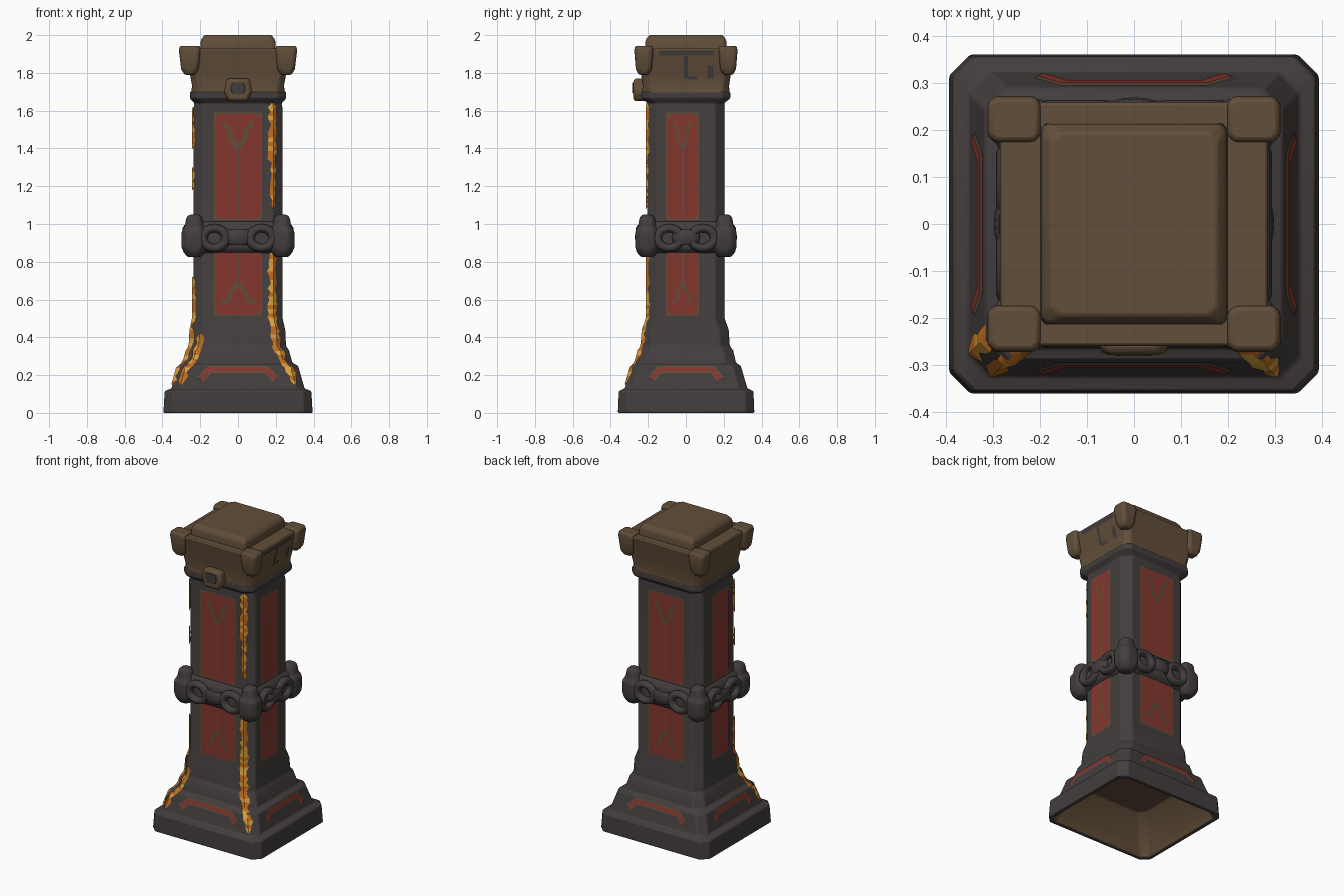
import bpy, bmesh, math, random
from mathutils import Vector, Matrix

if "Cube" in bpy.data.objects:
    bpy.data.objects.remove(bpy.data.objects["Cube"])
random.seed(4)

def mat(name, c):
    m = bpy.data.materials.new(name)
    m.diffuse_color = (*c, 1)
    m.use_nodes = True
    m.node_tree.nodes["Principled BSDF"].inputs["Base Color"].default_value = m.diffuse_color
    return m
STONE = mat("dark_stone", (0.057, 0.048, 0.047))
BROWN = mat("brown_stone", (0.122, 0.077, 0.041))
RED = mat("red_panel", (0.235, 0.037, 0.028))
OLIVE = mat("olive_trim", (0.125, 0.075, 0.040))
ORANGE = mat("orange_glow", (0.52, 0.155, 0.015))
GOLD = mat("gold_glow", (0.70, 0.36, 0.045))

def finish(bm, name, mats, angle=35, bevel=0):
    me = bpy.data.meshes.new(name)
    bm.to_mesh(me)
    bm.free()
    for m in mats:
        me.materials.append(m)
    ob = bpy.data.objects.new(name, me)
    bpy.context.collection.objects.link(ob)
    if bevel:
        b = ob.modifiers.new("soft_edges", "BEVEL")
        b.width, b.segments, b.limit_method = bevel, 2, 'ANGLE'
        b.angle_limit = math.radians(25)
    bpy.ops.object.select_all(action='DESELECT')
    bpy.context.view_layer.objects.active = ob
    ob.select_set(True)
    bpy.ops.object.shade_smooth_by_angle(angle=math.radians(angle))
    return ob

def loft(name, rings, mats, rule=lambda i: 0, bevel=0, centre=(0, 0)):
    """Stack of chamfered rectangles (z, half x, half y, chamfer), capped."""
    bm = bmesh.new()
    loops = []
    for z, x, y, c in rings:
        pts = [(x-c, -y), (x, -y+c), (x, y-c), (x-c, y), (-x+c, y), (-x, y-c), (-x, -y+c), (-x+c, -y)]
        loops.append([bm.verts.new((px+centre[0], py+centre[1], z)) for px, py in pts])
    for i, (a, b) in enumerate(zip(loops, loops[1:])):
        for k in range(8):
            f = bm.faces.new((a[k], a[(k+1) % 8], b[(k+1) % 8], b[k]))
            f.material_index = rule(i)
    bm.faces.new(loops[0][::-1]).material_index = rule(0)
    bm.faces.new(loops[-1]).material_index = rule(len(rings)-2)
    return finish(bm, name, mats, bevel=bevel)

# stepped base, shaft and neck, with a brown hollow underneath
OUTER = [(0, .395, .362, .045), (.115, .388, .357, .045), (.13, .352, .325, .045),
         (.25, .318, .290, .045), (.265, .288, .265, .05), (.33, .270, .250, .05),
         (.355, .254, .232, .05), (.44, .250, .226, .05), (.50, .236, .205, .05),
         (1.61, .236, .205, .05), (1.64, .230, .203, .05), (1.665, .255, .235, .04),
         (1.70, .255, .235, .04)]
INNER = [(.2, .23, .2, .04), (.06, .345, .312, .04), (.0, .368, .335, .04)]
loft("stone_body", INNER + OUTER, [STONE, BROWN], lambda i: 1 if i < 2 else 0, bevel=.007)

# capital, its corner blocks and the cap slab
CAPITAL = [(1.69, .25, .232, .04), (1.73, .243, .228, .03), (1.80, .256, .238, .03),
           (1.90, .283, .256, .03), (1.93, .287, .262, .02)]
loft("capital", CAPITAL, [BROWN], bevel=.008)
loft("cap_slab", [(1.92, .20, .215, .01), (1.975, .197, .213, .015), (2.0, .178, .195, .02)], [BROWN], bevel=.006)
for sx in (-1, 1):
    for sy in (-1, 1):
        loft("capital_corner_block", [(1.79, .028, .026, .01), (1.82, .046, .042, .014),
             (1.92, .058, .05, .014), (1.943, .053, .045, .014)], [BROWN],
             bevel=.01, centre=(sx*.255, sy*.223))

# shield boss on the front of the capital
def prism(name, pts, y0, y1, m, bevel):
    bm = bmesh.new()
    f = bm.faces.new([bm.verts.new((x, y0, z)) for x, z in pts])
    r = bmesh.ops.extrude_face_region(bm, geom=[f])
    bmesh.ops.translate(bm, verts=[v for v in r["geom"] if isinstance(v, bmesh.types.BMVert)], vec=(0, y1-y0, 0))
    bmesh.ops.recalc_face_normals(bm, faces=bm.faces)
    finish(bm, name, [m], bevel=bevel)
prism("front_boss", [(-.05, 1.65), (.05, 1.65), (.075, 1.70), (.06, 1.77), (-.06, 1.77), (-.075, 1.70)],
      -.2, -.278, BROWN, .016)
prism("front_boss_inset", [(-.03, 1.69), (.03, 1.69), (.04, 1.715), (.03, 1.75), (-.03, 1.75), (-.04, 1.715)],
      -.27, -.282, STONE, .003)

# flat painted details that follow the body faces
SIDES = [((1, 0), (0, -1)), ((0, 1), (1, 0)), ((-1, 0), (0, 1)), ((0, -1), (-1, 0))]

def section(z, rings=OUTER):
    for a, b in zip(rings, rings[1:]):
        if a[0] <= z <= b[0]:
            t = (z-a[0])/(b[0]-a[0])
            return [a[k]+t*(b[k]-a[k]) for k in (1, 2, 3)]
    return rings[-1][1:]

def plates(name, side, polys, off, m, rings=OUTER):
    (ux, uy), (nx, ny) = SIDES[side]
    bm = bmesh.new()
    for p in polys:
        vs = []
        for u, z in p:
            hx, hy, _ = section(z, rings)
            d = (hx if nx else hy) + off
            vs.append(bm.verts.new((ux*u + nx*d, uy*u + ny*d, z)))
        f = bm.faces.new(vs)
        f.normal_update()
        if f.normal.dot(Vector((nx, ny, 0))) < 0:
            f.normal_flip()
    finish(bm, name, [m])

def strip(pts, w):
    """Quads of width w along a 2D path, with mitred joints."""
    P = [Vector(p) for p in pts]
    N = [Vector((-(b-a).y, (b-a).x)).normalized() for a, b in zip(P, P[1:])]
    rows = []
    for i, p in enumerate(P):
        n0, n1 = N[max(i-1, 0)], N[min(i, len(N)-1)]
        n = (n0+n1).normalized()
        n = n*(w/2/max(n.dot(n0), .4))
        rows.append((p-n, p+n))
    return [[a[0], b[0], b[1], a[1]] for a, b in zip(rows, rows[1:])]

def octagon(u0, u1, z0, z1, c):
    return [(u0+c, z0), (u1-c, z0), (u1, z0+c), (u1, z1-c), (u1-c, z1), (u0+c, z1), (u0, z1-c), (u0, z0+c)]

for s in range(4):
    wide = s % 2 == 0
    w = .128 if wide else .088
    mid = 0 if wide else (-.018 if s == 1 else .018)
    for z0, z1, name in ((.515, .88, "lower"), (1.02, 1.59, "upper")):
        plates(name+"_panel_trim", s, [octagon(mid-w, mid+w, z0, z1, .008)], .003, OLIVE)
        plates(name+"_panel", s, [octagon(mid-w+.006, mid+w-.006, z0+.007, z1-.007, .026)], .006, RED)
    k = 1 if wide else .6
    art = strip([(mid, 1.05), (mid, 1.42)], .012 * k) + strip([(mid, .66), (mid, .87)], .012 * k)
    for sg in (-1, 1):
        art += strip([(mid, 1.40), (mid+sg*.04*k, 1.46), (mid+sg*.045*k, 1.50), (mid+sg*.08*k, 1.54)], .024*k)
        art += strip([(mid, .69), (mid+sg*.045*k, .63), (mid+sg*.05*k, .60), (mid+sg*.09*k, .58)], .022*k)
    plates("panel_ornament", s, art, .008, OLIVE)
    # bracket-shaped inlay on the base slope
    k = 1 if wide else .92
    path = [(-.2*k, .178), (-.15*k, .23), (.15*k, .23), (.2*k, .178)]
    plates("base_inlay_trim", s, strip(path, .038), .005, OLIVE)
    plates("base_inlay", s, strip(path, .024), .008, RED)

# worn grey patches on the capital's right side
worn = strip([(-.14, 1.905), (.15, 1.905)], .025) + strip([(0, 1.77), (0, 1.89)], .02)
worn += strip([(.01, 1.775), (.06, 1.775)], .018) + strip([(.13, 1.77), (.13, 1.84)], .03)
plates("capital_worn_patch", 1, worn, .004, STONE, CAPITAL)

# glowing cracks folded over one edge of each front corner chamfer
def crack(name, sx, z0, z1, width, on_front):
    bm = bmesh.new()
    n = max(3, int((z1-z0)/.022))
    diag = Vector((-sx, -1, 0)).normalized()        # along the chamfer towards the front
    flat = Vector((-sx, 0, 0)) if on_front else Vector((0, 1, 0))
    along = -diag if on_front else diag
    push = Vector((sx*.45, -1, 0)) if on_front else Vector((sx, -.45, 0))
    rows = []
    for i in range(n+1):
        z = z0+(z1-z0)*i/n
        hx, hy, c = section(z)
        edge = Vector((sx*(hx-c), -hy, z)) if on_front else Vector((sx*hx, -hy+c, z))
        edge += push*.007
        a, b = [width*random.uniform(.4, 1.0)*(.3 if i in (0, n) else 1) for _ in (0, 1)]
        rows.append([bm.verts.new(p) for p in (edge+flat*a, edge, edge+along*b)])
    for a, b in zip(rows, rows[1:]):
        for k in (0, 1):
            f = bm.faces.new((a[k], a[k+1], b[k+1], b[k]))
            f.normal_update()
            if f.normal.dot(push) < 0:
                f.normal_flip()
            f.material_index = int(random.random() < .35)
    finish(bm, name, [ORANGE, GOLD])
for a, b, w in ((.15, .86, .036), (1.08, 1.34, .02), (1.32, 1.64, .034)):
    crack("right_corner_crack", 1, a, b, w, True)
for a, b, w in ((.15, .46, .038), (.46, .72, .03), (1.18, 1.30, .02), (1.40, 1.62, .022)):
    crack("left_corner_crack", -1, a, b, w, False)
crack("left_base_crack", -1, .15, .42, .03, True)

# chain wrapped around the shaft
loft("chain_backing", [(.845, .24, .21, .05), (.87, .264, .232, .05), (.98, .264, .232, .05), (1.015, .24, .21, .05)],
     [STONE], bevel=.01)

def link(name, pos, yaw, tilt, length, height, tube):
    bpy.ops.mesh.primitive_torus_add(major_segments=20, minor_segments=8, major_radius=1, minor_radius=.42)
    ob = bpy.context.object
    ob.name = name
    ob.data.materials.append(STONE)
    ob.data.transform(Matrix.Translation(pos) @ Matrix.Rotation(yaw, 4, 'Z') @ Matrix.Rotation(tilt, 4, 'X')
                      @ Matrix.Diagonal((length/1.42, height/1.42, tube/.42, 1)))
    bpy.ops.object.shade_smooth_by_angle(angle=math.radians(60))

for s, ((ux, uy), (nx, ny)) in enumerate(SIDES):
    d = .264 if nx else .235
    yaw = s*math.pi/2
    gap = .125 if ny else .09
    for sg in (-1, 1):
        link("face_link", (ux*sg*gap+nx*d, uy*sg*gap+ny*d, .925), yaw, math.pi/2, .088, .075, .03)
    link("joining_link", (nx*d, ny*d, .93), yaw, 0, .075, .035, .04)
for sx in (-1, 1):
    for sy in (-1, 1):
        loft("corner_link", [(.825, .035, .035, .02), (.85, .056, .054, .03), (.875, .066, .062, .03),
             (.965, .066, .062, .03), (.985, .05, .048, .025), (1.035, .042, .04, .02), (1.05, .025, .025, .01)],
             [STONE], bevel=.012, centre=(sx*.232, sy*.205))
